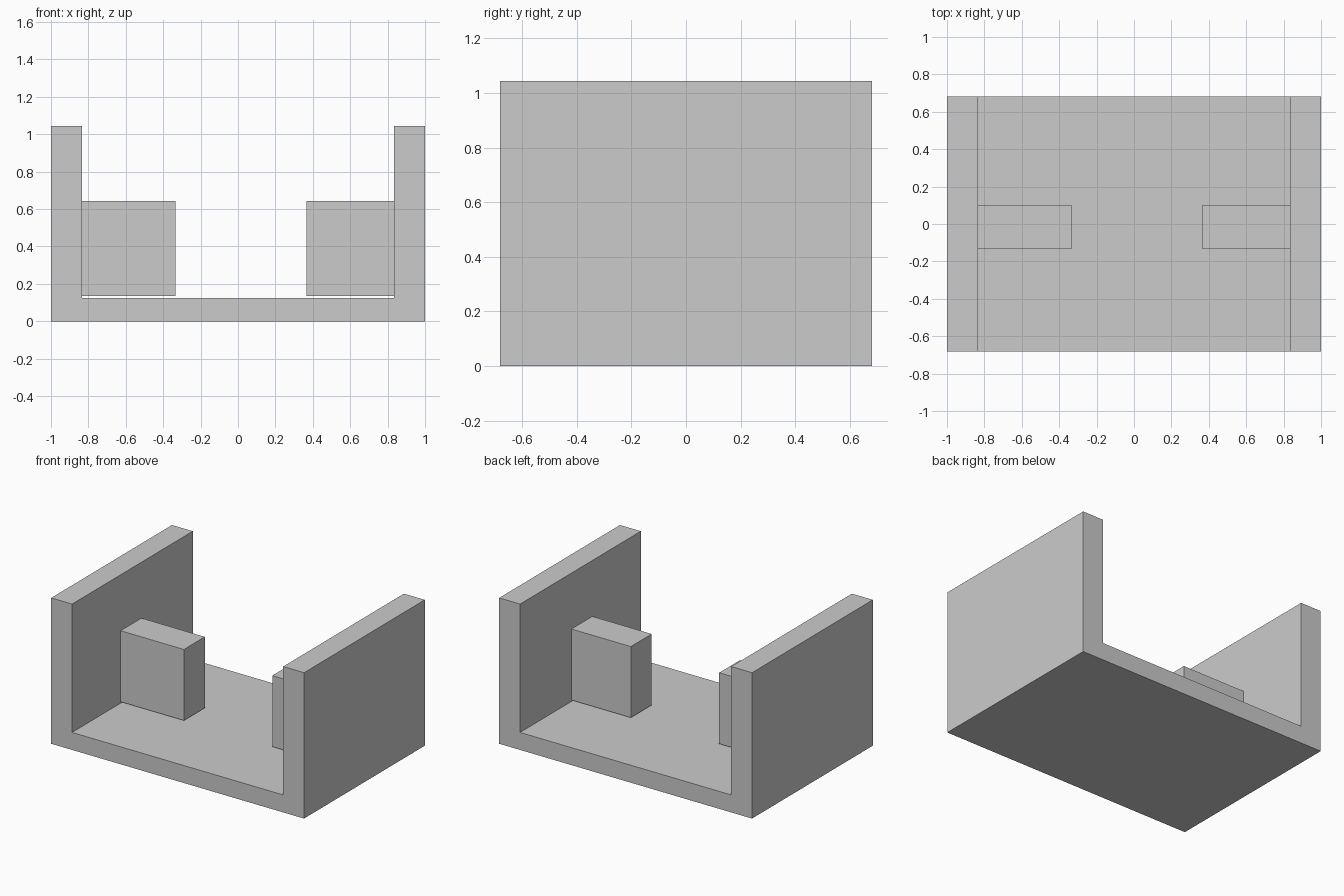
import bpy, bmesh

if "Cube" in bpy.data.objects:
    bpy.data.objects.remove(bpy.data.objects["Cube"])

def prism(name, profile, y0, y1):
    """Extrude an x-z profile along y."""
    bm = bmesh.new()
    face = bm.faces.new([bm.verts.new((x, y0, z)) for x, z in profile])
    out = bmesh.ops.extrude_face_region(bm, geom=[face])
    verts = [v for v in out["geom"] if isinstance(v, bmesh.types.BMVert)]
    bmesh.ops.translate(bm, verts=verts, vec=(0, y1 - y0, 0))
    bmesh.ops.recalc_face_normals(bm, faces=bm.faces)
    mesh = bpy.data.meshes.new(name)
    bm.to_mesh(mesh)
    bm.free()
    obj = bpy.data.objects.new(name, mesh)
    bpy.context.collection.objects.link(obj)
    return obj

WALL, FLOOR, TOP, DEPTH = 0.835, 0.125, 1.043, 0.682

# U-shaped channel: floor and two side walls in one piece
half = [(1, 0), (1, TOP), (WALL, TOP), (WALL, FLOOR)]
prism("channel", half + [(-x, z) for x, z in reversed(half)], -DEPTH, DEPTH)

# Blocks on the inner wall faces, just clear of the floor
for name, x0, x1 in (("left_block", -WALL, -0.334), ("right_block", 0.365, WALL)):
    prism(name, [(x0, 0.135), (x1, 0.135), (x1, 0.643), (x0, 0.643)], -0.134, 0.102)
